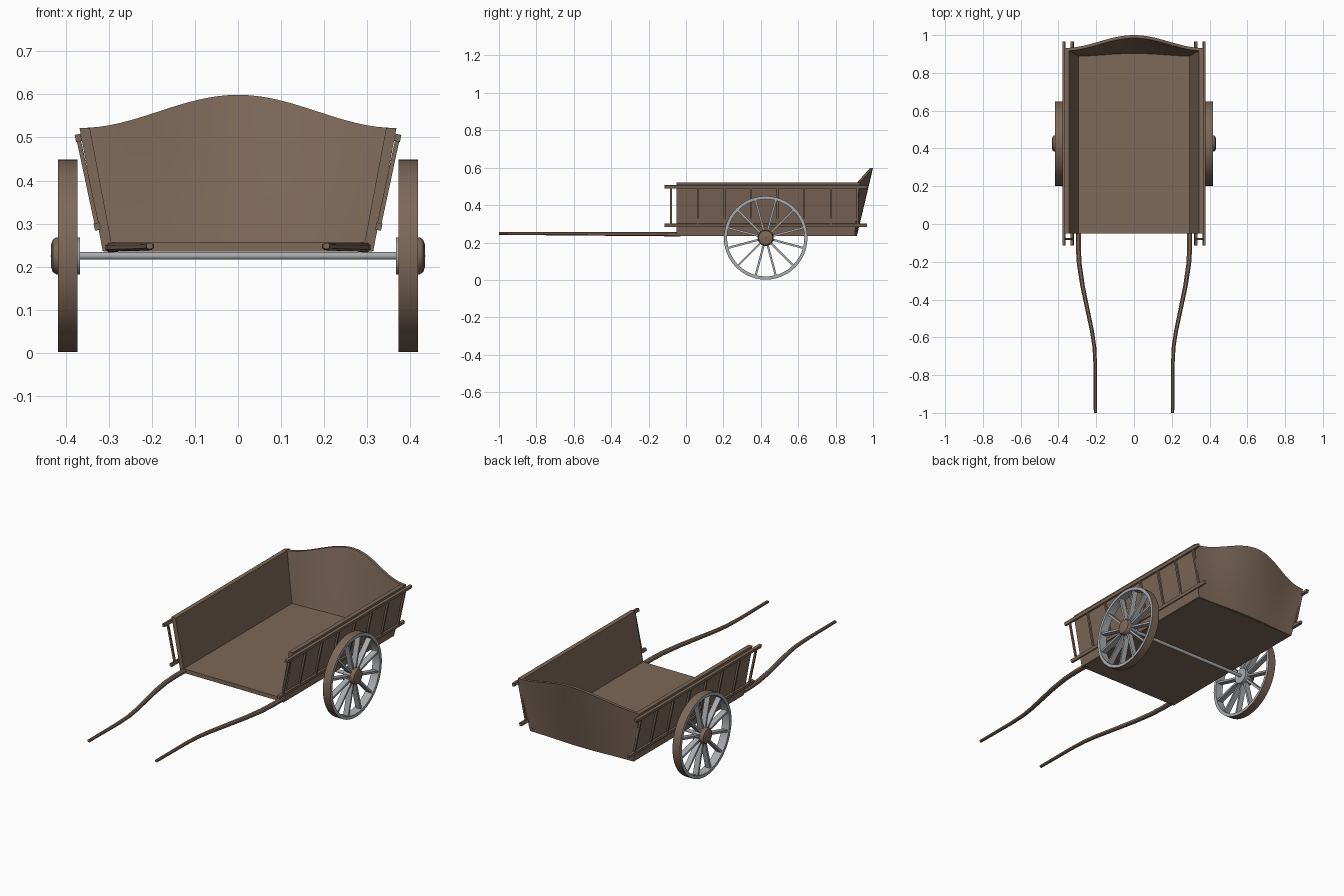
import bpy, bmesh, math
from mathutils import Vector, Matrix

if "Cube" in bpy.data.objects:
    bpy.data.objects.remove(bpy.data.objects["Cube"])


def mat(name, c):
    m = bpy.data.materials.new(name)
    m.diffuse_color = (*c, 1)
    m.use_nodes = True
    m.node_tree.nodes["Principled BSDF"].inputs["Base Color"].default_value = m.diffuse_color
    return m


WOOD = mat("brown wood", (0.205, 0.138, 0.100))
METAL = mat("grey metal", (0.40, 0.41, 0.43))


def finish(name, bm, mats, mirror=False, smooth=True):
    bmesh.ops.recalc_face_normals(bm, faces=bm.faces)
    me = bpy.data.meshes.new(name)
    bm.to_mesh(me)
    bm.free()
    ob = bpy.data.objects.new(name, me)
    bpy.context.collection.objects.link(ob)
    for m in mats:
        me.materials.append(m)
    if mirror:
        ob.modifiers.new("mirror", 'MIRROR')
    if smooth:
        bpy.ops.object.select_all(action='DESELECT')
        ob.select_set(True)
        bpy.context.view_layer.objects.active = ob
        bpy.ops.object.shade_smooth_by_angle(angle=math.radians(35))
    return ob


def loft(bm, rings, closed=False):
    """Skin a list of point loops; cap the ends unless closed on itself."""
    vs = [[bm.verts.new(p) for p in r] for r in rings]
    n, faces = len(vs[0]), []
    for i in range(len(vs) if closed else len(vs) - 1):
        a, b = vs[i], vs[(i + 1) % len(vs)]
        for j in range(n):
            k = (j + 1) % n
            faces.append(bm.faces.new((a[j], a[k], b[k], b[j])))
    if not closed:
        faces += [bm.faces.new(vs[0]), bm.faces.new(vs[-1])]
    return faces


def bar(bm, a, b, side, w, h):
    """Rectangular bar from a to b; w measured along side, h across it."""
    a, b, s = Vector(a), Vector(b), Vector(side).normalized()
    t = (b - a).normalized().cross(s) * h / 2
    s = s * w / 2
    loft(bm, [[p + s + t, p - s + t, p - s - t, p + s - t] for p in (a, b)])


def half_width(z):
    return 0.316 + (z - 0.245) * 0.188


# floor
bm = bmesh.new()
loft(bm, [[(x, -0.05, 0.235), (x, 0.9, 0.235), (x, 0.905, 0.257), (x, -0.05, 0.257)]
          for x in (-0.312, 0.312)])
finish("floor", bm, [WOOD], smooth=False)

# slanted side boards
bm = bmesh.new()
prof = [(-0.05, 0.237), (0.893, 0.237), (0.922, 0.522), (-0.05, 0.522)]
loft(bm, [[(half_width(z) - d, y, z) for y, z in prof] for d in (0, 0.024)])
finish("side_boards", bm, [WOOD], mirror=True, smooth=False)

# arched, leaning and bowed tail board
bm = bmesh.new()
N, V = 32, 4
rings = []
for i in range(N + 1):
    u = -1 + 2 * i / N
    c = (1 + math.cos(math.pi * u)) / 2
    top = 0.522 + 0.077 * c
    outer = []
    for k in range(V + 1):
        v = k / V
        z = 0.236 + v * (top - 0.236)
        outer.append(Vector((u * half_width(min(z, 0.522)),
                             0.902 + 0.012 * c + v * (0.03 + 0.056 * c), z)))
    rings.append(outer + [p - Vector((0, 0.016, 0)) for p in reversed(outer)])
loft(bm, rings)
finish("tail_board", bm, [WOOD])

# side rails and stakes
bm = bmesh.new()
up, low = Vector((0.371, 0, 0.499)), Vector((0.327, 0, 0.293))
lean = up - low
for p in (up, low):
    bar(bm, p + Vector((0, -0.115, 0)), p + Vector((0, 0.967, 0)), lean, 0.017, 0.014)
finish("side_rails", bm, [WOOD], mirror=True, smooth=False)
bm = bmesh.new()
for i in range(8):
    o = Vector((0, -0.08 + 0.1425 * i, 0))
    bar(bm, low + o, up + o, (0, 1, 0), 0.010, 0.010)
finish("side_stakes", bm, [WOOD], mirror=True, smooth=False)

# curved tapering shafts
ctrl = [(0.294, -0.03), (0.295, -0.12), (0.29, -0.21), (0.272, -0.33), (0.247, -0.45),
        (0.222, -0.57), (0.21, -0.65), (0.205, -0.75), (0.205, -1.0)]
bm = bmesh.new()
rings = []
for x, y in ctrl:
    t = min(1, -y)
    w, h = 0.014 - 0.006 * t, 0.0115 - 0.0045 * t
    z = 0.244 + 0.004 * t
    q = 0.5
    rings.append([(x + a * w, y, z + b * h) for a, b in
                  ((1, q), (q, 1), (-q, 1), (-1, q), (-1, -q), (-q, -1), (q, -1), (1, -q))])
loft(bm, rings)
finish("shafts", bm, [WOOD], mirror=True)

# wheels
CY, CZ, R = 0.426, 0.225, 0.2235
def revolve(bm, prof, n, closed):
    """Spin (x, radius) points round the axle."""
    rings = []
    for i in range(n):
        a = 2 * math.pi * i / n
        rings.append([(x, CY + r * math.cos(a), CZ + r * math.sin(a)) for x, r in prof])
    return loft(bm, rings, closed=True)


bm = bmesh.new()
revolve(bm, [(0.373, R - 0.017), (0.373, R), (0.418, R), (0.418, R - 0.017)], 48, True)
bm.normal_update()
for f in bm.faces:   # tread is wood, the rest of the rim is metal
    c = f.calc_center_median()
    f.material_index = 0 if math.hypot(c.y - CY, c.z - CZ) > R - 0.004 else 1
finish("wheel_rims", bm, [WOOD, METAL], mirror=True)

bm = bmesh.new()
for i in range(12):
    a = math.radians(15 + 30 * i)
    d = Vector((0, math.cos(a), math.sin(a)))
    c = Vector((0.396, CY, CZ))
    bar(bm, c + d * 0.03, c + d * (R - 0.01), (1, 0, 0), 0.030, 0.011)
finish("spokes", bm, [METAL], mirror=True, smooth=False)

# hubs: metal inside, rounded wooden cap outside
bm = bmesh.new()
revolve(bm, [(0.367, 0.001), (0.367, 0.043), (0.405, 0.043), (0.405, 0.001)], 24, True)
finish("inner_hubs", bm, [METAL], mirror=True)
bm = bmesh.new()
revolve(bm, [(0.400, 0.001), (0.400, 0.043), (0.422, 0.043), (0.430, 0.038),
             (0.434, 0.027), (0.435, 0.001)], 24, True)
finish("hub_caps", bm, [WOOD], mirror=True)

# axle
bm = bmesh.new()
bmesh.ops.create_cone(bm, cap_ends=True, segments=16, radius1=0.009, radius2=0.009, depth=0.75,
                      matrix=Matrix.Translation((0, CY, CZ)) @ Matrix.Rotation(math.pi / 2, 4, 'Y'))
finish("axle", bm, [METAL])
